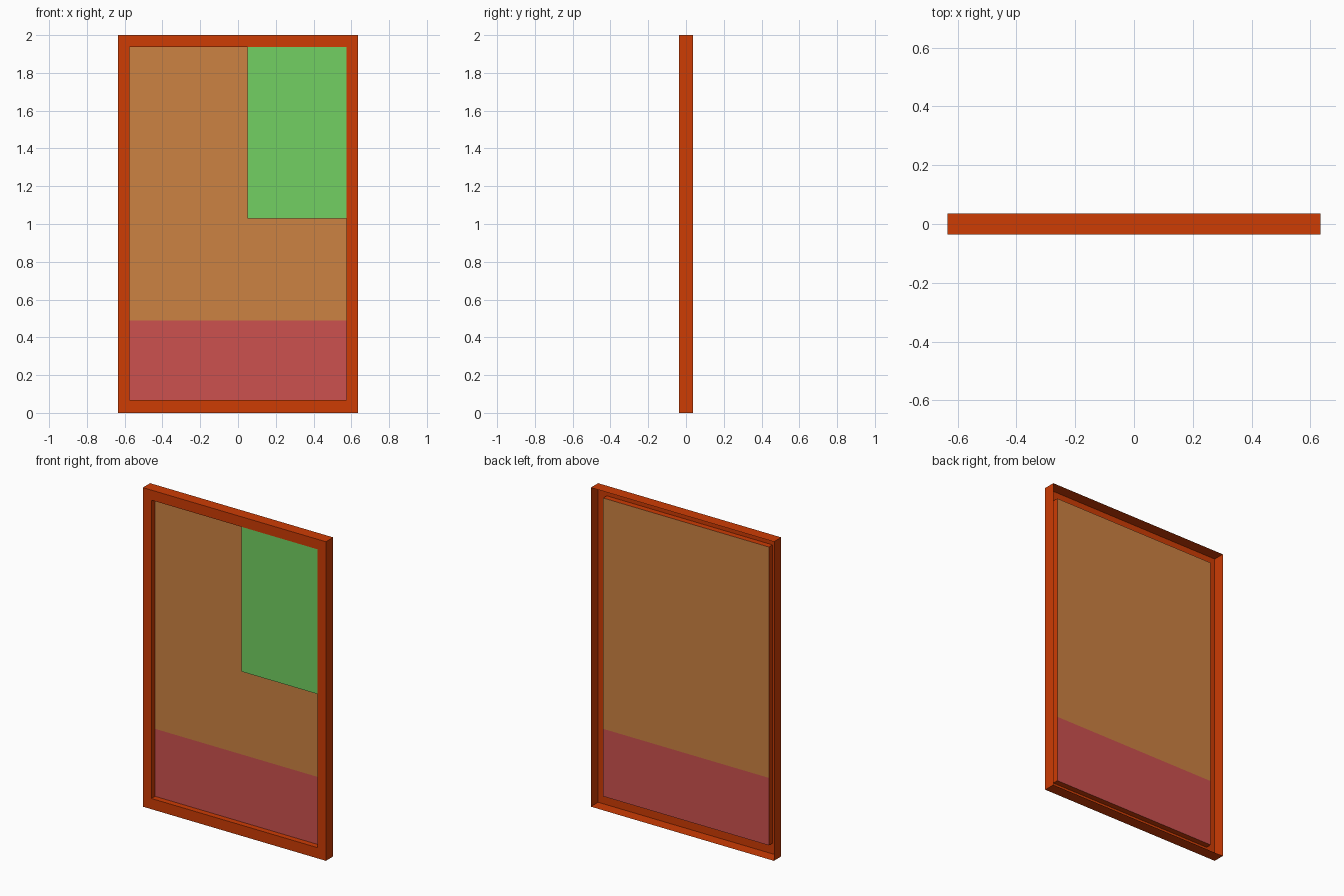
import bpy, bmesh

if "Cube" in bpy.data.objects:
    bpy.data.objects.remove(bpy.data.objects["Cube"])

HALF_W, HEIGHT, HALF_D = 0.635, 2.0, 0.036
IN_X, IN_LOW, IN_HIGH = 0.575, 0.067, 1.937
PANEL_Y, RED_TOP = 0.0, 0.49


def material(name, rgb):
    mat = bpy.data.materials.new(name)
    mat.diffuse_color = [(c / 255) ** 2.2 for c in rgb] + [1]
    mat.use_nodes = True
    mat.node_tree.nodes["Principled BSDF"].inputs["Base Color"].default_value = mat.diffuse_color
    return mat


def rect(bm, x0, x1, z0, z1, y):
    return [bm.verts.new((x, y, z)) for x, z in ((x0, z0), (x1, z0), (x1, z1), (x0, z1))]


def bridge(bm, a, b, sides=range(4)):
    for i in sides:
        j = (i + 1) % 4
        bm.faces.new((a[i], a[j], b[j], b[i]))


def finish(bm, name, mat):
    mesh = bpy.data.meshes.new(name)
    bm.to_mesh(mesh)
    bm.free()
    mesh.materials.append(mat)
    obj = bpy.data.objects.new(name, mesh)
    bpy.context.collection.objects.link(obj)


# Open-backed frame: outer wall, front face and inner reveal
bm = bmesh.new()
loops = [rect(bm, -HALF_W, HALF_W, 0, HEIGHT, HALF_D),
         rect(bm, -HALF_W, HALF_W, 0, HEIGHT, -HALF_D),
         rect(bm, -IN_X, IN_X, IN_LOW, IN_HIGH, -HALF_D),
         rect(bm, -IN_X, IN_X, IN_LOW, IN_HIGH, PANEL_Y)]
for a, b in zip(loops, loops[1:]):
    bridge(bm, a, b)
finish(bm, "frame", material("frame_orange", (204, 62, 12)))

# Recessed two-colour panel
for name, z0, z1, rgb in (("lower_panel", IN_LOW, RED_TOP, (203, 82, 80)),
                          ("upper_panel", RED_TOP, IN_HIGH, (203, 129, 68))):
    bm = bmesh.new()
    bm.faces.new(rect(bm, -IN_X, IN_X, z0, z1, PANEL_Y))
    finish(bm, name, material(name + "_colour", rgb))

# Raised green block, flush with the frame front
bm = bmesh.new()
front = rect(bm, 0.05, IN_X, 1.03, IN_HIGH, -HALF_D)
back = rect(bm, 0.05, IN_X, 1.03, IN_HIGH, PANEL_Y)
bm.faces.new(front)
bridge(bm, back, front, (0, 3))
finish(bm, "corner_block", material("block_green", (114, 207, 98)))
